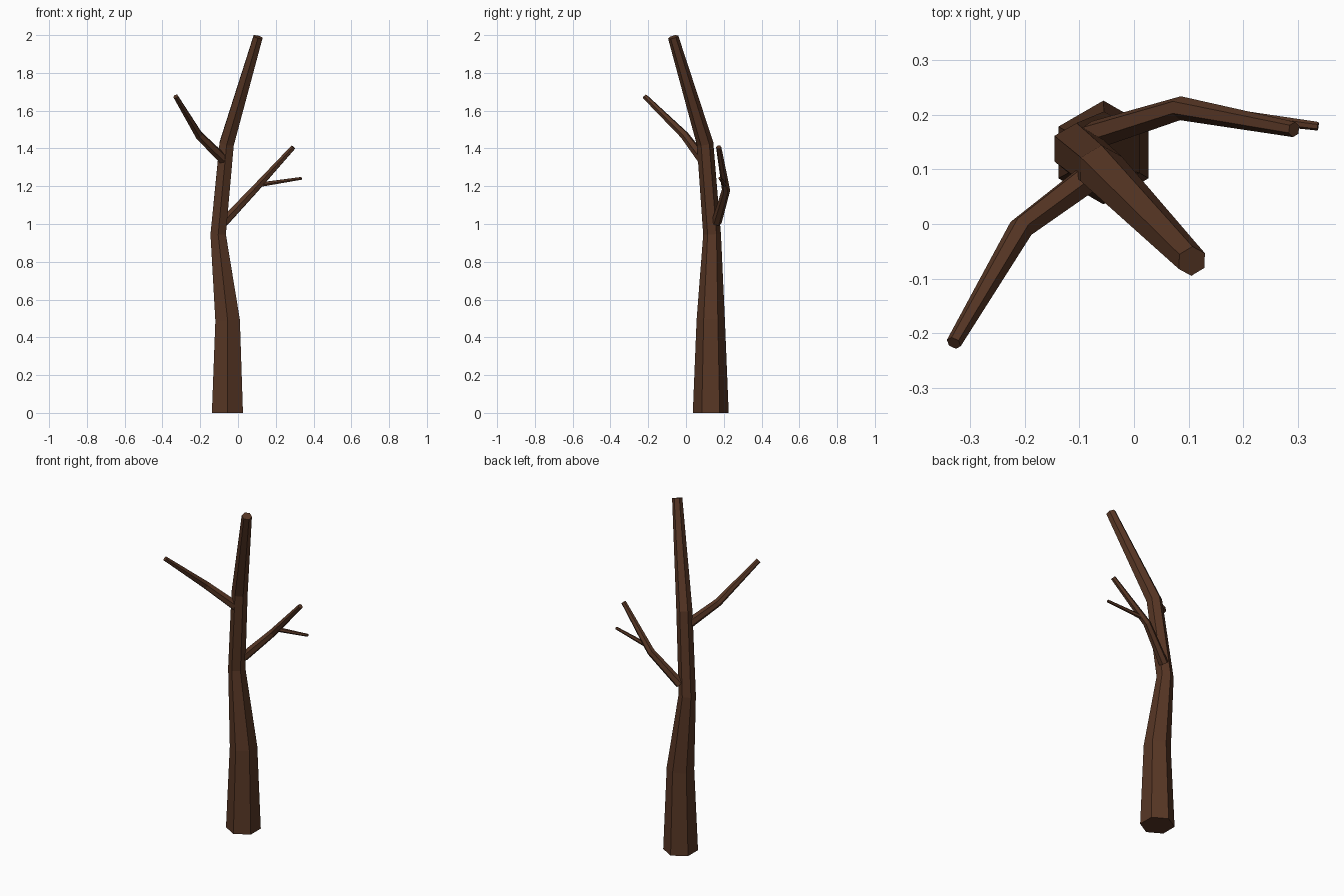
import bpy, bmesh, math
from mathutils import Vector

if "Cube" in bpy.data.objects:
    bpy.data.objects.remove(bpy.data.objects["Cube"])

bark = bpy.data.materials.new("bark")
bark.diffuse_color = (0.095, 0.037, 0.018, 1)
bark.use_nodes = True
bark.node_tree.nodes["Principled BSDF"].inputs["Base Color"].default_value = bark.diffuse_color


def limb(name, stations, phase=30):
    """Six-sided tapered tube through (x, y, z, radius) stations."""
    pts = [Vector(s[:3]) for s in stations]
    dirs = [(b - a).normalized() for a, b in zip(pts, pts[1:])]
    normals = [dirs[0]] + [(a + b).normalized() for a, b in zip(dirs, dirs[1:])] + [dirs[-1]]
    bm = bmesh.new()
    rings = []
    # the cross-section is carried along the path without twisting
    prev = Vector((0, 0, 1))
    spokes = [Vector((math.cos(a), math.sin(a), 0))
              for a in (math.radians(phase + 60 * i) for i in range(6))]
    for p, n, s in zip(pts, normals, stations):
        q = prev.rotation_difference(n)
        spokes = [q @ v for v in spokes]
        prev = n
        rings.append([bm.verts.new(p + v * s[3]) for v in spokes])
    for a, b in zip(rings, rings[1:]):
        for i in range(6):
            j = (i + 1) % 6
            bm.faces.new((a[i], a[j], b[j], b[i]))
    bm.faces.new(rings[0][::-1])
    bm.faces.new(rings[-1])
    mesh = bpy.data.meshes.new(name)
    bm.to_mesh(mesh)
    bm.free()
    mesh.materials.append(bark)
    obj = bpy.data.objects.new(name, mesh)
    bpy.context.collection.objects.link(obj)


# Main trunk, bending towards the front right at the top
limb("trunk", [(-0.056, 0.131, 0, 0.095), (-0.055, 0.131, 0.49, 0.075),
               (-0.105, 0.138, 0.945, 0.047), (-0.06, 0.101, 1.425, 0.044),
               (0.106, -0.068, 1.99, 0.028)])
# Upper branch, reaching front left
limb("left_branch", [(-0.075, 0.09, 1.34, 0.028), (-0.207, -0.008, 1.47, 0.023),
                     (-0.33, -0.218, 1.675, 0.014)])
# Lower branch, reaching right
limb("right_branch", [(-0.075, 0.162, 1.01, 0.027), (0.085, 0.212, 1.18, 0.022),
                      (0.293, 0.173, 1.407, 0.014)])
# Thin twig on the lower branch
limb("twig", [(0.115, 0.207, 1.208, 0.013), (0.337, 0.179, 1.242, 0.008)])
